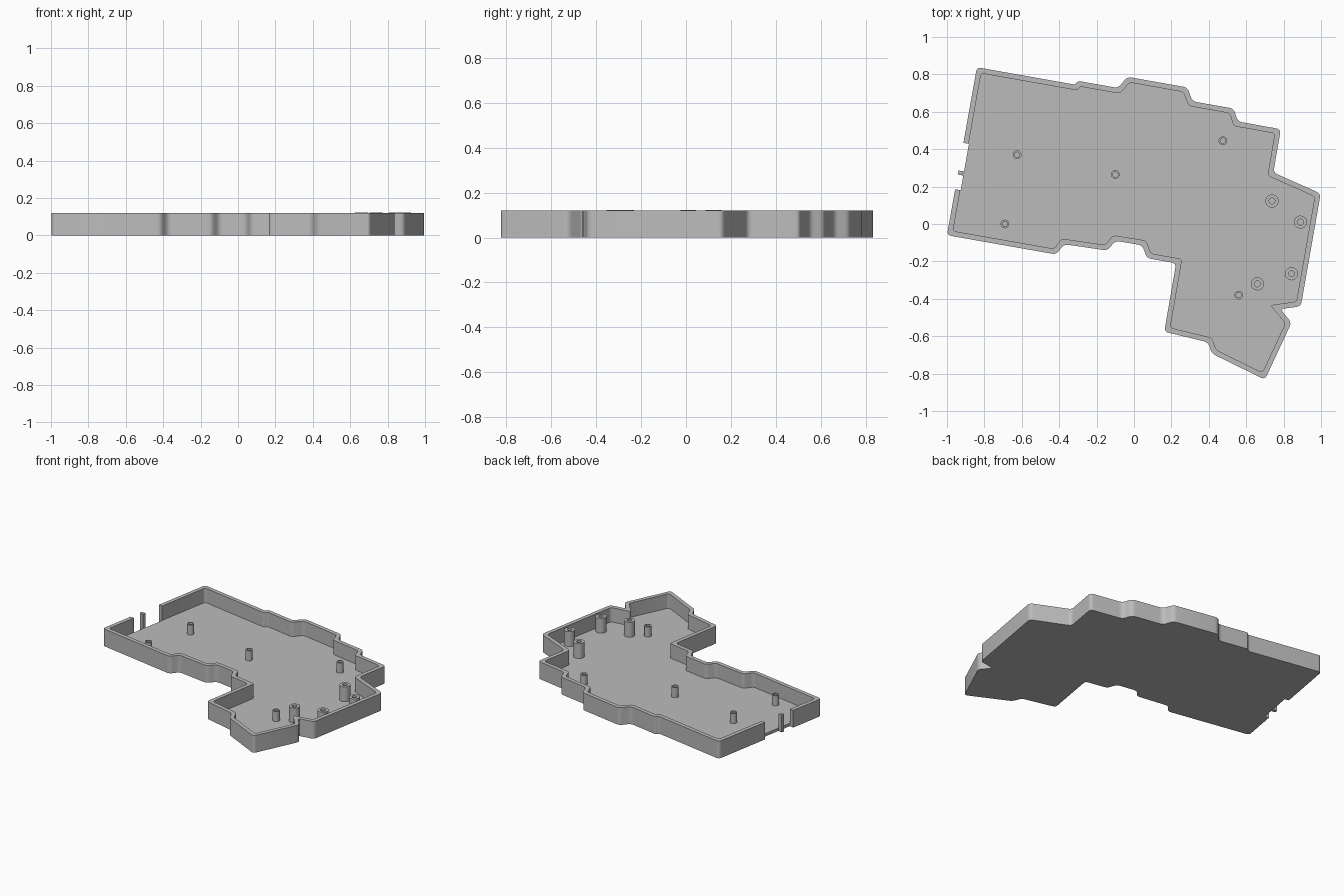
import bpy, bmesh, math
from mathutils import Vector, Matrix

cube = bpy.data.objects.get("Cube")
if cube:
    bpy.data.objects.remove(cube)

HEIGHT, FLOOR, WALL = 0.12, 0.02, 0.028

grey = bpy.data.materials.new("plain grey")
grey.use_nodes = True
grey.diffuse_color = (0.5, 0.5, 0.5, 1)
grey.node_tree.nodes["Principled BSDF"].inputs["Base Color"].default_value = (0.5, 0.5, 0.5, 1)


def make(name, bm):
    bmesh.ops.recalc_face_normals(bm, faces=bm.faces)
    mesh = bpy.data.meshes.new(name)
    bm.to_mesh(mesh)
    bm.free()
    mesh.materials.append(grey)
    obj = bpy.data.objects.new(name, mesh)
    bpy.context.collection.objects.link(obj)
    return obj


def smooth(obj):
    bpy.ops.object.select_all(action='DESELECT')
    obj.select_set(True)
    bpy.context.view_layer.objects.active = obj
    bpy.ops.object.shade_smooth_by_angle(angle=math.radians(30))


def inset(points, d):
    """Mitred inward offset of a counter-clockwise outline."""
    result = []
    for i, p in enumerate(points):
        a = (p - points[i - 1]).normalized()
        b = (points[(i + 1) % len(points)] - p).normalized()
        na, nb = Vector((-a.y, a.x)), Vector((-b.y, b.x))
        result.append(p + (na + nb) * d / (1 + na.dot(nb)))
    return result


def rounded(points, radius, steps=5):
    """Replace every corner with a short curve."""
    result = []
    for i, p in enumerate(points):
        a, b = points[i - 1] - p, points[(i + 1) % len(points)] - p
        r = min(radius, a.length * 0.45, b.length * 0.45)
        start, end = p + a.normalized() * r, p + b.normalized() * r
        for k in range(steps + 1):
            t = k / steps
            result.append(start * (1 - t) ** 2 + p * 2 * t * (1 - t) + end * t * t)
    return result


# Tray: outline with stepped edges, floor and thin wall
outline = [Vector(p) for p in (
    (-1.0, -0.06), (-0.415, -0.163), (-0.375, -0.108), (-0.142, -0.142),
    (-0.1, -0.09), (0.045, -0.114), (0.068, -0.182), (0.225, -0.21),
    (0.162, -0.576), (0.395, -0.632), (0.418, -0.694), (0.7, -0.832),
    (0.842, -0.527), (0.782, -0.455), (0.892, -0.44), (0.998, 0.163),
    (0.745, 0.275), (0.785, 0.507), (0.555, 0.548), (0.533, 0.617),
    (0.312, 0.656), (0.286, 0.73), (-0.035, 0.787), (-0.085, 0.727),
    (-0.298, 0.765), (-0.315, 0.745), (-0.84, 0.838))]
bm = bmesh.new()
outer, inner = rounded(outline, 0.024), rounded(inset(outline, WALL), 0.018)
rings = [[bm.verts.new((p.x, p.y, z)) for p in loop] for loop, z in
         ((outer, 0), (outer, HEIGHT), (inner, HEIGHT), (inner, FLOOR))]
for low, high in zip(rings, rings[1:]):
    for i in range(len(low)):
        bm.faces.new((low[i - 1], low[i], high[i], high[i - 1]))
bm.faces.new(rings[0][::-1])
bm.faces.new(rings[-1])
tray = make("tray", bm)

# Port openings in the left-hand end wall
side = (outline[-1] - outline[0]).normalized()
inward = Vector((side.y, -side.x))
for name, y0, y1 in (("large_port_cutter", 0.285, 0.435), ("small_port_cutter", 0.185, 0.265)):
    mid = outline[0] + side * (((y0 + y1) / 2 - outline[0].y) / side.y) + inward * 0.005
    bm = bmesh.new()
    bmesh.ops.create_cube(bm, size=1)
    bm.transform(Matrix.Translation((mid.x, mid.y, HEIGHT / 2))
                 @ Matrix.Rotation(math.atan2(inward.y, inward.x), 4, 'Z')
                 @ Matrix.Diagonal((0.05, y1 - y0, 0.3, 1)))
    cutter = make(name, bm)
    cutter.hide_render = True
    cutter.hide_set(True)
    cut = tray.modifiers.new(name, 'BOOLEAN')
    cut.object = cutter
    cut.operation = 'DIFFERENCE'
    cut.solver = 'EXACT'
    bpy.context.view_layer.objects.active = tray
    bpy.ops.object.modifier_apply(modifier=name)
    bpy.data.objects.remove(cutter)
smooth(tray)


# Hollow posts standing on the floor
def post(name, x, y, radius, hole, top, sides=24):
    bm = bmesh.new()
    loops = []
    for r, z in ((radius, FLOOR - 0.005), (radius, top), (hole, top), (hole, FLOOR + 0.003)):
        loops.append([bm.verts.new((x + r * math.cos(math.tau * i / sides),
                                    y + r * math.sin(math.tau * i / sides), z))
                      for i in range(sides)])
    for low, high in zip(loops, loops[1:]):
        for i in range(sides):
            bm.faces.new((low[i - 1], low[i], high[i], high[i - 1]))
    bm.faces.new(loops[0][::-1])
    bm.faces.new(loops[-1])
    smooth(make(name, bm))


for i, (x, y) in enumerate(((-0.625, 0.37), (-0.69, 0), (-0.1, 0.265), (0.475, 0.445), (0.56, -0.38))):
    post(f"board_post_{i + 1}", x, y, 0.023, 0.014, 0.09)
for i, (x, y) in enumerate(((0.738, 0.123), (0.89, 0.01), (0.842, -0.266), (0.66, -0.32))):
    post(f"tall_post_{i + 1}", x, y, 0.035, 0.016, 0.123)
